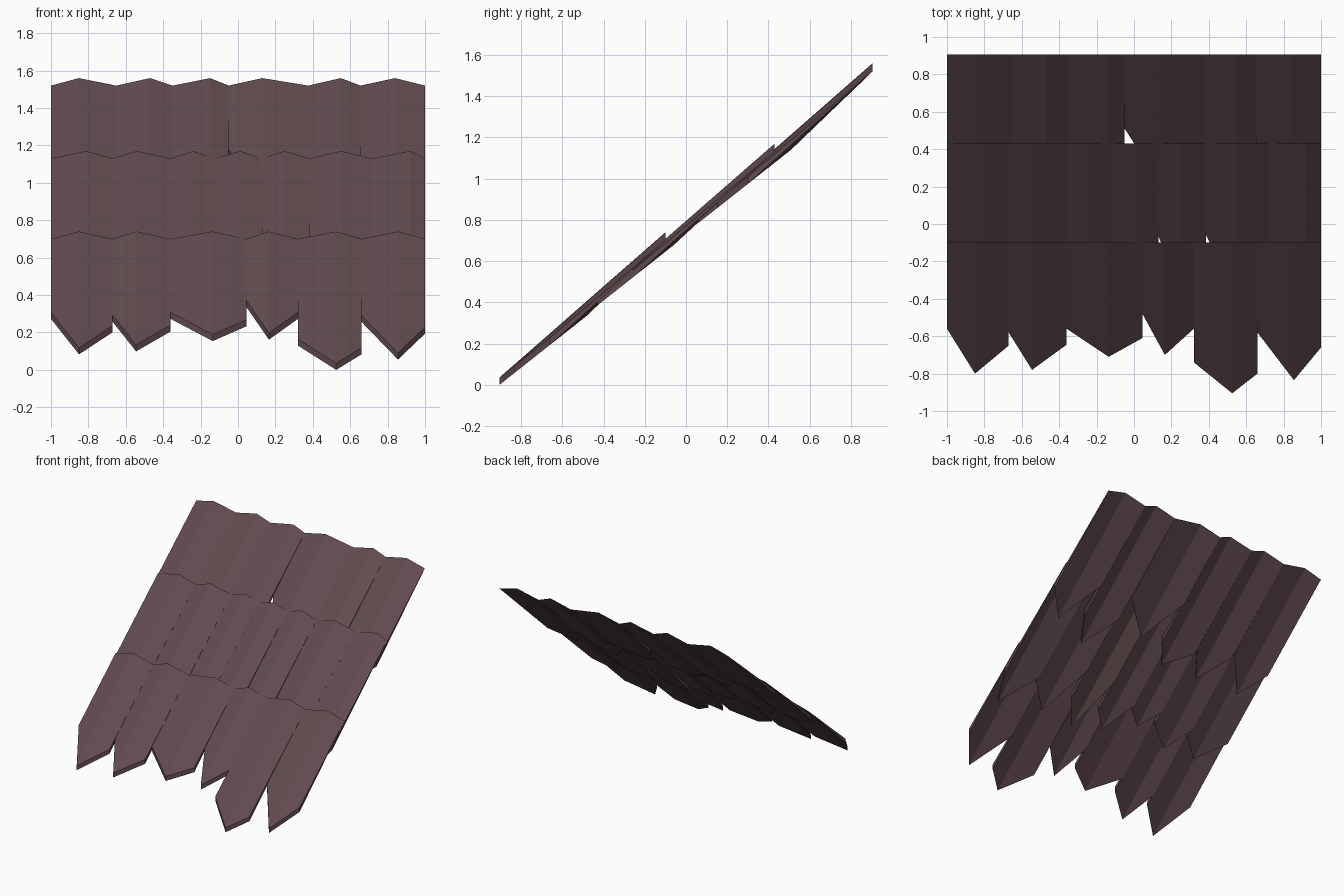
import bpy
import bmesh

# Remove the default cube only
cube = bpy.data.objects.get("Cube")
if cube:
    bpy.data.objects.remove(cube, do_unlink=True)

THICKNESS = 0.035   # height of the cut lower end
RIDGE = 0.04        # rise of the folded ridge at the upper edge
PITCH = 0.79        # slope along which the lower ends sit


def make_material(name, colour):
    material = bpy.data.materials.new(name)
    material.use_nodes = True
    material.diffuse_color = colour
    shader = material.node_tree.nodes["Principled BSDF"]
    shader.inputs["Base Color"].default_value = colour
    shader.inputs["Roughness"].default_value = 0.9
    return material


wood = make_material("weathered_brown", (0.12, 0.07, 0.078, 1))


def make_shingle(name, left, right, ridge, ends, top, low):
    """Folded wedge: sharp ridged upper edge, thick pointed lower end."""
    bm = bmesh.new()
    columns = (left, ridge, right)
    top_y, top_z = top
    low_y, low_z = low

    # Upper edge, shared by the upper and lower surface
    upper = [bm.verts.new((x, top_y, top_z + lift))
             for x, lift in zip(columns, (0, RIDGE, 0))]

    # Pointed lower end, as an underside and a raised top side
    under, over = [], []
    for x, y in zip(columns, ends):
        z = low_z + PITCH * (y - low_y)
        under.append(bm.verts.new((x, y, z)))
        over.append(bm.verts.new((x, y, z + THICKNESS)))

    for i in range(2):
        j = i + 1
        bm.faces.new((over[i], over[j], upper[j], upper[i]))
        bm.faces.new((under[j], under[i], upper[i], upper[j]))
        bm.faces.new((under[i], under[j], over[j], over[i]))
    for i in (0, 2):
        bm.faces.new((under[i], over[i], upper[i]))

    bmesh.ops.recalc_face_normals(bm, faces=bm.faces[:])
    mesh = bpy.data.meshes.new(name)
    bm.to_mesh(mesh)
    bm.free()
    mesh.materials.append(wood)
    shingle = bpy.data.objects.new(name, mesh)
    bpy.context.collection.objects.link(shingle)


def make_course(name, top, low, shingles):
    """Row of shingles, each given as left side, ridge and lower end depths."""
    sides = [shingle[0] for shingle in shingles] + [1]
    for i, (left, ridge, *ends) in enumerate(shingles):
        make_shingle(f"{name}_shingle_{i + 1}", left, sides[i + 1],
                     ridge, ends, top, low)


# Upper course
make_course("upper", (0.905, 1.52), (0.06, 0.785), [
    (-1, -.85, .31, .14, .35),
    (-.65, -.47, .32, .13, .29),
    (-.35, -.15, .26, .13, .26),
    (-.05, .13, .51, .23, .42),
    (.375, .55, .27, .06, .23),
    (.655, .84, .42, .15, .3),
])

# Middle course
make_course("middle", (0.43, 1.13), (-0.43, 0.385), [
    (-1, -.81, -.14, -.3, -.2),
    (-.67, -.54, -.15, -.31, -.2),
    (-.36, -.24, -.12, -.25, -.17),
    (-.12, .01, -.15, -.35, -.25),
    (.13, .25, -.06, -.4, -.25),
    (.385, .55, -.06, -.38, -.24),
    (.72, .92, -.21, -.43, -.25),
])

# Lower course
make_course("lower", (-0.1, 0.7), (-0.905, 0), [
    (-1, -.85, -.56, -.8, -.65),
    (-.67, -.545, -.58, -.78, -.645),
    (-.36, -.135, -.56, -.71, -.61),
    (.045, .165, -.48, -.7, -.56),
    (.32, .525, -.74, -.905, -.8),
    (.66, .855, -.58, -.835, -.66),
])
